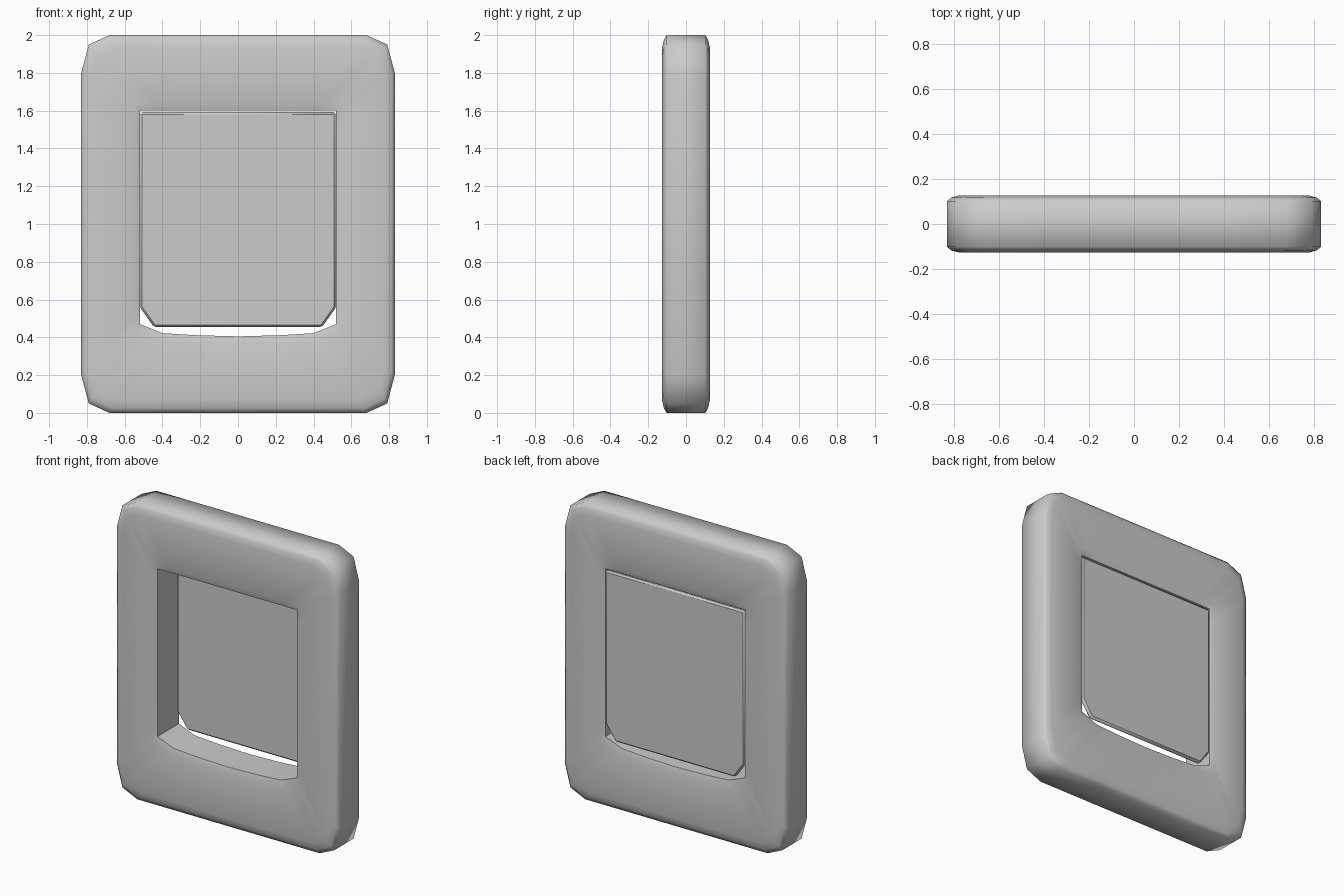
import bpy, bmesh, math

if "Cube" in bpy.data.objects:
    bpy.data.objects.remove(bpy.data.objects["Cube"])


def finish(bm, name, angle):
    bmesh.ops.recalc_face_normals(bm, faces=bm.faces)
    mesh = bpy.data.meshes.new(name)
    bm.to_mesh(mesh)
    bm.free()
    ob = bpy.data.objects.new(name, mesh)
    bpy.context.collection.objects.link(ob)
    bpy.ops.object.select_all(action='DESELECT')
    bpy.context.view_layer.objects.active = ob
    ob.select_set(True)
    bpy.ops.object.shade_smooth_by_angle(angle=math.radians(angle))
    return ob


def mirrored(half):
    # close a right-half outline that starts and ends on x = 0
    return half + [(-x, z) for x, z in reversed(half[1:-1])]


# Frame: matching outer and opening outlines, joined by a rounded section
outer = mirrored([(0, 0), (0.4, 0), (0.68, 0), (0.79, 0.05), (0.83, 0.2), (0.83, 1),
                  (0.83, 1.8), (0.79, 1.95), (0.68, 2), (0.4, 2), (0, 2)])
inner = mirrored([(0, 0.405), (0.22, 0.411), (0.4, 0.422), (0.52, 0.47), (0.52, 0.56), (0.52, 1),
                  (0.52, 1.5), (0.52, 1.6), (0.42, 1.6), (0.25, 1.6), (0, 1.6)])
front = [(0, -0.102), (0.06, -0.117), (0.16, -0.126), (0.9, -0.126), (1, -0.114)]
section = front + [(t, -y) for t, y in reversed(front)]

bm = bmesh.new()
rings = []
for t, y in section:
    rings.append([bm.verts.new((a[0] + (b[0] - a[0]) * t, y, a[1] + (b[1] - a[1]) * t))
                  for a, b in zip(outer, inner)])
n = len(outer)
for r, ring in enumerate(rings):
    nxt = rings[(r + 1) % len(rings)]
    for i in range(n):
        j = (i + 1) % n
        bm.faces.new((ring[i], ring[j], nxt[j], nxt[i]))
finish(bm, "frame", 60)

# Panel: thin plate near the back of the opening, lower corners cut off
bm = bmesh.new()
outline = [(0.445, 0.455), (0.52, 0.56), (0.52, 1.592),
           (-0.52, 1.592), (-0.52, 0.56), (-0.445, 0.455)]
face = bm.faces.new([bm.verts.new((x, 0.09, z)) for x, z in outline])
ext = bmesh.ops.extrude_face_region(bm, geom=[face])
for v in ext["geom"]:
    if isinstance(v, bmesh.types.BMVert):
        v.co.y += 0.03
panel = finish(bm, "back_panel", 30)
bevel = panel.modifiers.new("edge_bevel", 'BEVEL')
bevel.width = 0.011
bevel.segments = 1
